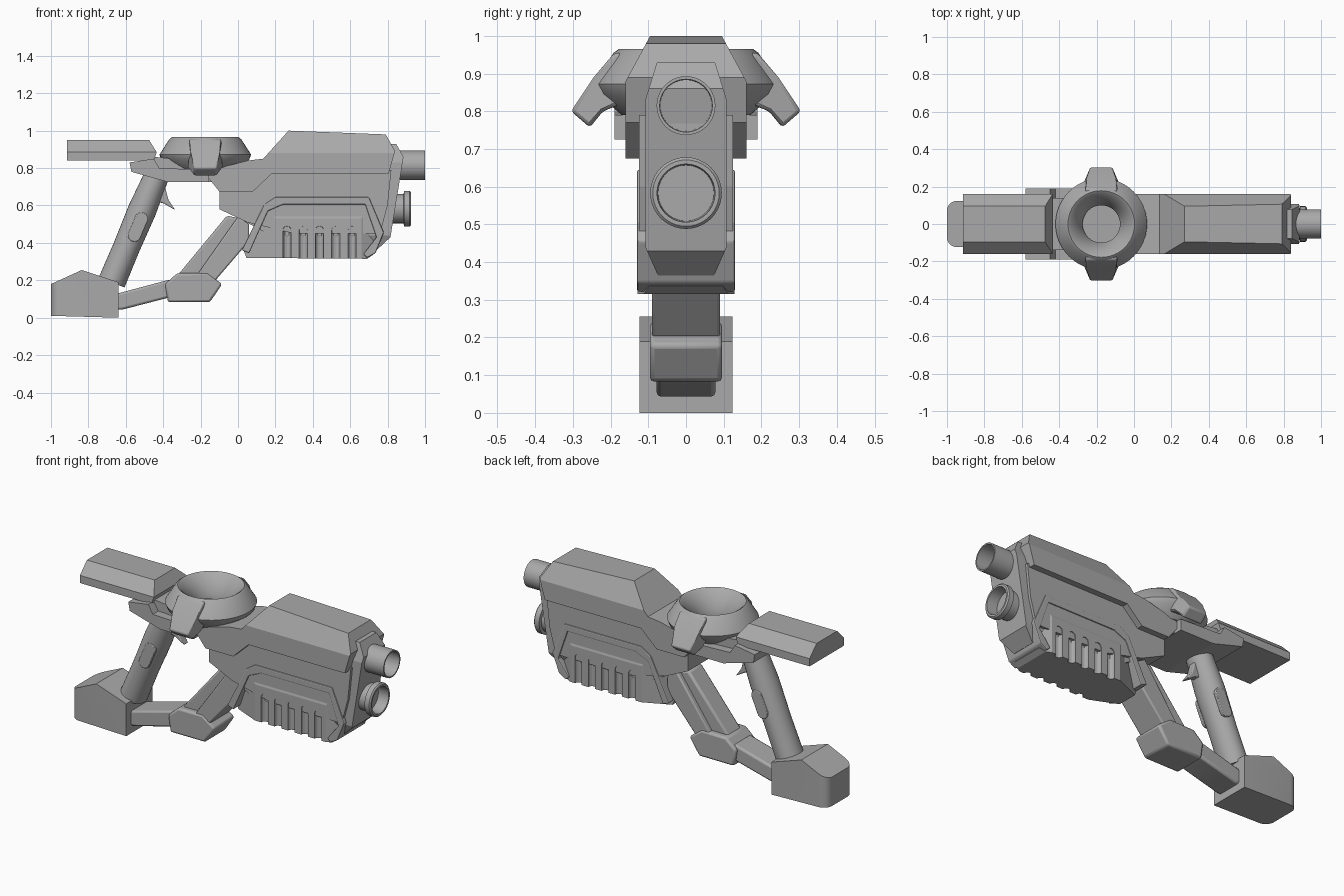
import bpy, bmesh, math
from mathutils import Matrix, Vector

if "Cube" in bpy.data.objects:
    bpy.data.objects.remove(bpy.data.objects["Cube"])

GREY = (0.4, 0.4, 0.4, 1)
mat = bpy.data.materials.new("plain grey")
mat.use_nodes = True
mat.diffuse_color = GREY
mat.node_tree.nodes["Principled BSDF"].inputs["Base Color"].default_value = GREY


def finish(bm, name, matrix=None, bevel=0, segments=2, smooth=30):
    """Turn a bmesh into a named, shaded object."""
    if matrix:
        bm.transform(matrix)
    bmesh.ops.recalc_face_normals(bm, faces=bm.faces)
    mesh = bpy.data.meshes.new(name)
    bm.to_mesh(mesh)
    bm.free()
    mesh.materials.append(mat)
    ob = bpy.data.objects.new(name, mesh)
    bpy.context.scene.collection.objects.link(ob)
    if bevel:
        mod = ob.modifiers.new("bevel", "BEVEL")
        mod.width, mod.segments = bevel, segments
        mod.limit_method, mod.angle_limit = "ANGLE", math.radians(25)
    bpy.ops.object.select_all(action="DESELECT")
    ob.select_set(True)
    bpy.context.view_layer.objects.active = ob
    if smooth:
        bpy.ops.object.shade_smooth_by_angle(angle=math.radians(smooth))
    return ob


def prism(profile, half):
    """Extrude an XZ profile to both sides of y = 0."""
    bm = bmesh.new()
    face = bm.faces.new([bm.verts.new((x, -half, z)) for x, z in profile])
    out = bmesh.ops.extrude_face_region(bm, geom=[face])["geom"]
    verts = [v for v in out if isinstance(v, bmesh.types.BMVert)]
    bmesh.ops.translate(bm, verts=verts, vec=(0, 2 * half, 0))
    return bm


def slice_off(bm, point, normal):
    """Cut away everything on the normal's side of a plane and cap it."""
    res = bmesh.ops.bisect_plane(bm, geom=bm.verts[:] + bm.edges[:] + bm.faces[:],
                                 plane_co=point, plane_no=normal, clear_outer=True)
    edges = [e for e in res["geom_cut"] if isinstance(e, bmesh.types.BMEdge) and e.is_boundary]
    if edges:
        bmesh.ops.edgeloop_fill(bm, edges=edges)


def chamfer(bm, a, b):
    """Slope both long sides through two (y, z) points."""
    for s in (-1, 1):
        dy, dz = b[0] - a[0], b[1] - a[1]
        n = Vector((0, abs(dz), abs(dy) * (1 if dz * dy < 0 and dz > 0 else -1)))
        slice_off(bm, (0, s * a[0], a[1]), (0, s * n.y, n.z))


def lathe(profile, steps=40):
    """Spin an (r, z) profile about the z axis."""
    bm = bmesh.new()
    verts = [bm.verts.new((r, 0, z)) for r, z in profile]
    edges = [bm.edges.new(pair) for pair in zip(verts, verts[1:])]
    bmesh.ops.spin(bm, geom=verts + edges, cent=(0, 0, 0), axis=(0, 0, 1),
                   angle=math.tau, steps=steps)
    bmesh.ops.remove_doubles(bm, verts=bm.verts, dist=0.0005)
    return bm


def along(a, b):
    """Matrix carrying local z onto the direction from a to b, starting at a."""
    a, b = Vector(a), Vector(b)
    return Matrix.Translation(a) @ (b - a).to_track_quat("Z", "Y").to_matrix().to_4x4()


# Upper shell with sloped shoulders
bm = prism([(-.16, .75), (-.16, .785), (.05, .84), (.135, .85), (.27, 1), (.79, .98),
            (.84, .89), (.805, .77), (.18, .77), (.08, .675), (-.1, .675)], .16)
chamfer(bm, (.16, .88), (.095, 1))
finish(bm, "upper_shell", smooth=0)

# Core body with the sloping muzzle plate
bm = prism([(-.08, .72), (-.08, .58), (.1, .48), (.25, .4), (.745, .365), (.815, .43),
            (.885, .86), (.845, .93), (.4, .93), (.1, .8)], .108)
chamfer(bm, (.108, .83), (.077, .93))
chamfer(bm, (.108, .44), (.077, .37))
finish(bm, "core_body", smooth=0)

# Side plates of the body
finish(prism([(-.1, .72), (-.1, .58), (.05, .51), (.3, .45), (.76, .45), (.8, .6),
              (.82, .79), (.2, .79)], .124), "body_sides", smooth=0)

# Fore grip: frame band around a slotted panel
outer = [(.02, .36), (.14, .605), (.2, .645), (.7, .645), (.78, .455), (.735, .345), (.69, .32)]
inner = [(.67, .34), (.74, .43), (.68, .605), (.24, .605), (.16, .57), (.06, .345)]
finish(prism(outer + inner, .13), "fore_grip_frame", bevel=.006, smooth=0)

bm = prism([(.045, .32), (.03, .36), (.15, .6), (.24, .62), (.69, .62), (.75, .43),
            (.72, .335), (.69, .315)], .128)
chamfer(bm, (.128, .53), (.1, .61))
for s in (-1, 1):
    slice_off(bm, (.2, s * .128, .4), (-.06, s * .14, 0))
    slice_off(bm, (.66, s * .128, .4), (.05, s * .1, 0))
panel = finish(bm, "fore_grip_panel", smooth=0)

slots = bmesh.new()
for i in range(5):
    for s in (-1, 1):
        x = .262 + i * .087
        place = Matrix.Translation((x, s * .13, .375))
        bmesh.ops.create_cube(slots, size=1, matrix=place @ Matrix.Diagonal((.044, .05, .23, 1)))
cutter = finish(slots, "slot_cutter", smooth=0)
rounding = cutter.modifiers.new("round", "BEVEL")
rounding.width, rounding.segments = .021, 3
cutter.hide_render = True
cut = panel.modifiers.new("slots", "BOOLEAN")
cut.object, cut.solver = cutter, "EXACT"
deps = bpy.context.evaluated_depsgraph_get()
baked = bpy.data.meshes.new_from_object(panel.evaluated_get(deps))
panel.modifiers.clear()
panel.data = baked
bpy.data.objects.remove(cutter)

# Muzzle tubes
turn = Matrix.Rotation(math.pi / 2, 4, "Y")
finish(lathe([(0, .8), (.078, .8), (.078, 1), (.07, 1), (.068, .87), (0, .87)]),
       "upper_barrel", Matrix.Translation((0, 0, .815)) @ turn)
finish(lathe([(0, .78), (.078, .78), (.078, .885), (.095, .888), (.095, .918), (.088, .925),
              (.077, .925), (.074, .86), (0, .86)]),
       "lower_barrel", Matrix.Translation((0, 0, .583)) @ turn)

# Diagonal strut with a raised spine between side rails
finish(prism([(0, .54), (.06, .5), (.06, .41), (-.12, .2), (-.24, .2)], .09),
       "strut_rails", bevel=.008)
finish(prism([(-.06, .545), (.02, .53), (-.15, .2), (-.345, .2)], .062),
       "strut_spine", bevel=.012)

# Knuckle and link to the foot
bm = prism([(-.39, .18), (-.325, .238), (-.165, .24), (-.085, .18), (-.15, .083),
            (-.375, .083)], .096)
finish(bm, "knuckle", bevel=.012)
finish(prism([(-.66, .125), (-.36, .205), (-.36, .11), (-.62, .043), (-.66, .043)], .078),
       "link", bevel=.012)

# Stock foot, rounded at the rear corners
bm = prism([(-1, .01), (-1, .18), (-.835, .255), (-.64, .19), (-.64, 0)], .123)
rear = [e for e in bm.edges if all(v.co.x < -.99 for v in e.verts)
        and abs(e.verts[0].co.z - e.verts[1].co.z) > .1]
bmesh.ops.bevel(bm, geom=rear, offset=.05, segments=5, profile=.5, affect="EDGES")
finish(bm, "stock_foot")

# Handle with oval side buttons
low, high = Vector((-.675, 0, .19)), Vector((-.43, 0, .77))
tilt = along(low, high)
length = (high - low).length
bm = lathe([(0, 0), (.074, 0), (.072, .2), (.076, .42), (.066, length), (0, length)], 32)
finish(bm, "handle", tilt @ Matrix.Diagonal((1.1, 1, 1, 1)))
for s, side in ((-1, "right"), (1, "left")):
    bm = bmesh.new()
    bmesh.ops.create_cube(bm, size=1, matrix=Matrix.Diagonal((.07, .02, .165, 1)))
    ends = [e for e in bm.edges if abs(e.verts[0].co.y - e.verts[1].co.y) > .01]
    bmesh.ops.bevel(bm, geom=ends, offset=.034, segments=6, profile=.5, affect="EDGES")
    mid = Matrix.Translation((-.535, s * .074, .485))
    lean = Matrix.Rotation(math.atan2(high.x - low.x, high.z - low.z), 4, "Y")
    finish(bm, side + "_handle_button", mid @ lean, bevel=.004)

# Trigger
finish(prism([(-.45, .7), (-.39, .7), (-.372, .63), (-.335, .575), (-.395, .61), (-.43, .62)],
             .022), "trigger", bevel=.006)

# Rear frame under the ring
bm = prism([(-.58, .83), (-.57, .78), (-.375, .725), (-.155, .725), (-.155, .79),
            (-.42, .8), (-.45, .85)], .19)
finish(bm, "rear_frame", smooth=0)
finish(prism([(-.45, .86), (-.45, .76), (-.1, .72), (.05, .72), (.1, .84), (-.05, .82)], .14),
       "ring_bed", smooth=0)

# Rear block with sloped shoulders
bm = prism([(-.915, .84), (-.915, .95), (-.475, .95), (-.435, .885), (-.45, .84)], .16)
chamfer(bm, (.16, .885), (.095, .95))
finish(bm, "rear_block", smooth=0)

# Top ring with two drooping lugs
centre = Matrix.Translation((-.175, 0, 0))
finish(lathe([(0, .79), (.17, .79), (.235, .845), (.245, .872), (.192, .955), (.178, .965),
              (.165, .957), (.1, .87), (.1, .82), (0, .82)], 48), "top_ring", centre, smooth=40)
for s, side in ((-1, "right"), (1, "left")):
    bm = prism([(.17, .955), (.19, .955), (.245, .89), (.305, .8), (.255, .757), (.22, .8),
                (.17, .82)], .085)
    for v in bm.verts:
        if v.co.x > .25:
            v.co.y *= .72
    finish(bm, side + "_lug", centre @ Matrix.Rotation(s * math.pi / 2, 4, "Z"),
           bevel=.014, segments=3, smooth=40)
